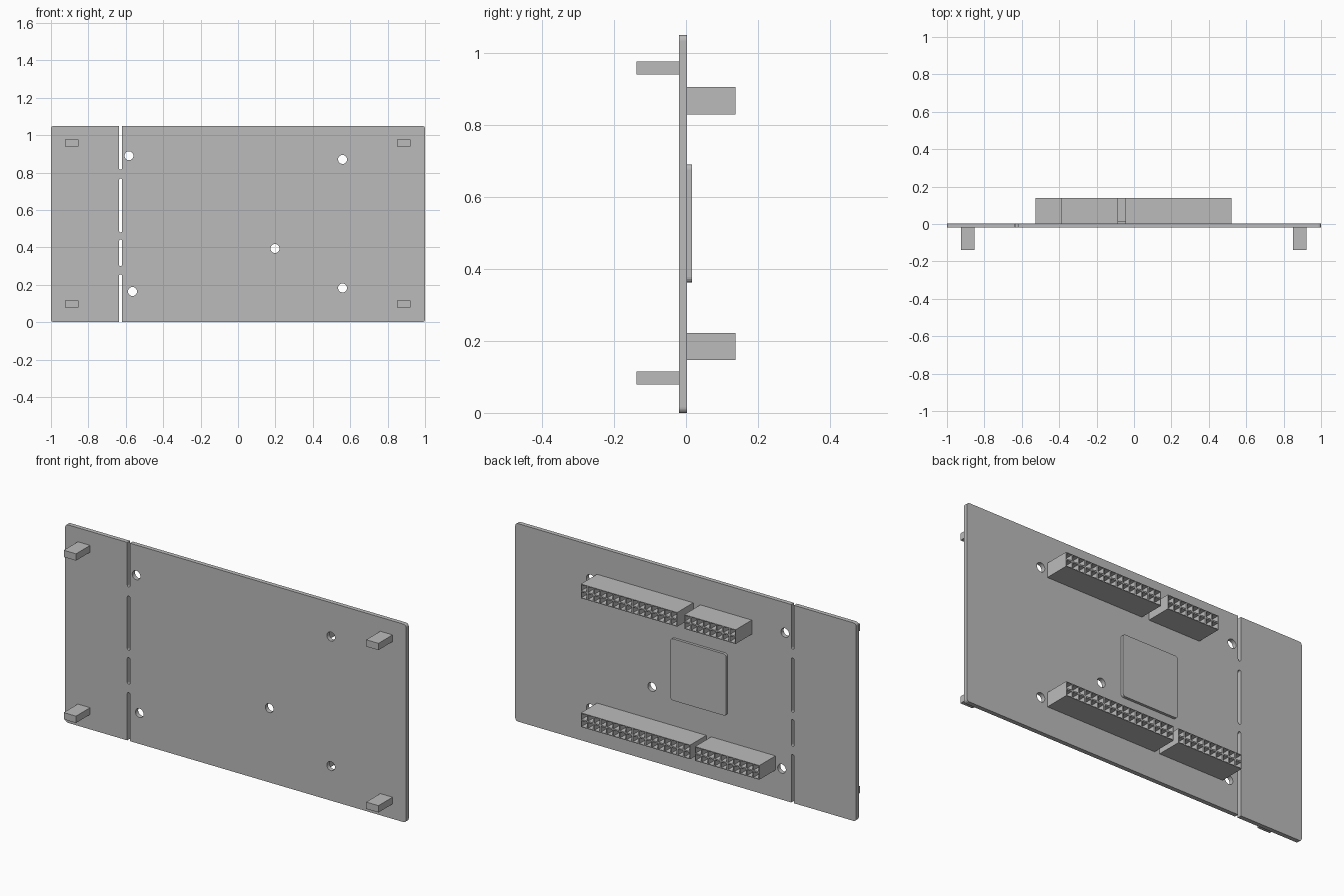
import bpy, bmesh, math
from mathutils import Matrix, Vector

if "Cube" in bpy.data.objects:
    bpy.data.objects.remove(bpy.data.objects["Cube"], do_unlink=True)

grey = bpy.data.materials.new("plain grey")
grey.use_nodes = True
GREY = (0.5, 0.5, 0.5, 1)
grey.diffuse_color = GREY
grey.node_tree.nodes["Principled BSDF"].inputs["Base Color"].default_value = GREY

FRONT, BACK = -0.02, 0.003      # faces of the board
TOP = 1.05
DEPTH = 0.138                   # reach of feet and sockets from the middle
PITCH = 0.0377                  # spacing of the socket holes


def finish(name, bm):
    bmesh.ops.recalc_face_normals(bm, faces=bm.faces)
    mesh = bpy.data.meshes.new(name)
    bm.to_mesh(mesh)
    bm.free()
    mesh.materials.append(grey)
    obj = bpy.data.objects.new(name, mesh)
    bpy.context.collection.objects.link(obj)
    return obj


def add_slab(bm, x0, x1, z0, z1, y0, y1, radius=0, steps=4):
    """Upright plate with rounded corners, thick along y."""
    points = []
    corners = [(x1, z1, -1, -1), (x0, z1, 1, -1), (x0, z0, 1, 1), (x1, z0, -1, 1)]
    for i, (x, z, sx, sz) in enumerate(corners):
        if not radius:
            points.append((x, y0, z))
            continue
        for k in range(steps + 1):
            a = math.pi / 2 * (i + k / steps)
            points.append((x + radius * (sx + math.cos(a)), y0,
                           z + radius * (sz + math.sin(a))))
    face = bm.faces.new([bm.verts.new(p) for p in points])
    out = bmesh.ops.extrude_face_region(bm, geom=[face])["geom"]
    moved = [v for v in out if isinstance(v, bmesh.types.BMVert)]
    bmesh.ops.translate(bm, verts=moved, vec=(0, y1 - y0, 0))
    bmesh.ops.remove_doubles(bm, verts=bm.verts, dist=1e-6)


def slab(name, *args, **kw):
    bm = bmesh.new()
    add_slab(bm, *args, **kw)
    return finish(name, bm)


def socket(name, left, bottom, columns):
    """Two-row connector block with square holes in its back face."""
    bm = bmesh.new()
    bmesh.ops.create_grid(bm, x_segments=columns, y_segments=2, size=0.5)
    bmesh.ops.scale(bm, vec=(columns * PITCH, 2 * PITCH, 1), verts=bm.verts)
    rim = [e for e in bm.edges if e.is_boundary]
    cells = list(bm.faces)
    # side walls and base
    walls = bmesh.ops.extrude_edge_only(bm, edges=rim)["geom"]
    base = [v for v in walls if isinstance(v, bmesh.types.BMVert)]
    bmesh.ops.translate(bm, verts=base, vec=(0, 0, BACK - DEPTH))
    bmesh.ops.holes_fill(bm, edges=[e for e in bm.edges if e.is_boundary])
    # pin holes
    bmesh.ops.inset_individual(bm, faces=cells, thickness=PITCH * 0.13)
    pits = bmesh.ops.extrude_discrete_faces(bm, faces=cells)["faces"]
    bmesh.ops.translate(bm, verts=[v for f in pits for v in f.verts], vec=(0, 0, -0.11))
    # stand the block up so its holes face the back
    bm.transform(Matrix.Translation((left + columns * PITCH / 2, DEPTH, bottom + PITCH))
                 @ Matrix.Rotation(-math.pi / 2, 4, "X"))
    return finish(name, bm)


# Circuit board with break-away slots and screw holes
board = slab("board", -1, 1, 0, TOP, FRONT, BACK, radius=0.015)
cut = bmesh.new()
for z0, z1 in [(-0.1, 0.256), (0.30, 0.442), (0.48, 0.768), (0.815, 1.15)]:
    add_slab(cut, -0.636, -0.62, z0, z1, -0.1, 0.1, radius=0.0079)
for x, z in [(-0.583, 0.89), (0.559, 0.87), (0.198, 0.394), (-0.564, 0.164), (0.559, 0.183)]:
    bmesh.ops.create_cone(cut, cap_ends=True, segments=24, radius1=0.024, radius2=0.024,
                          depth=0.2, matrix=Matrix.Translation((x, 0, z))
                          @ Matrix.Rotation(math.pi / 2, 4, "X"))
cutter = finish("board_cutter", cut)
cutter.hide_render = True
mod = board.modifiers.new("openings", "BOOLEAN")
mod.operation = "DIFFERENCE"
mod.solver = "EXACT"
mod.object = cutter
bpy.context.view_layer.objects.active = board
bpy.ops.object.modifier_apply(modifier=mod.name)
bpy.data.objects.remove(cutter, do_unlink=True)

# Four feet on the front
for side, x in (("right", -0.89), ("left", 0.885)):
    for level, z in (("lower", 0.097), ("upper", 0.958)):
        slab(f"{level}_{side}_foot", x - 0.036, x + 0.036, z - 0.018, z + 0.018,
             -DEPTH, FRONT)

# Processor chip on the back
slab("chip", -0.247, 0.08, 0.363, 0.69, BACK, 0.017, radius=0.014)

# Socket strips on the back
socket("upper_long_socket", -0.045, 0.83, 15)
socket("upper_short_socket", -0.388, 0.83, 8)
socket("lower_long_socket", -0.121, 0.147, 17)
socket("lower_short_socket", -0.527, 0.147, 10)
